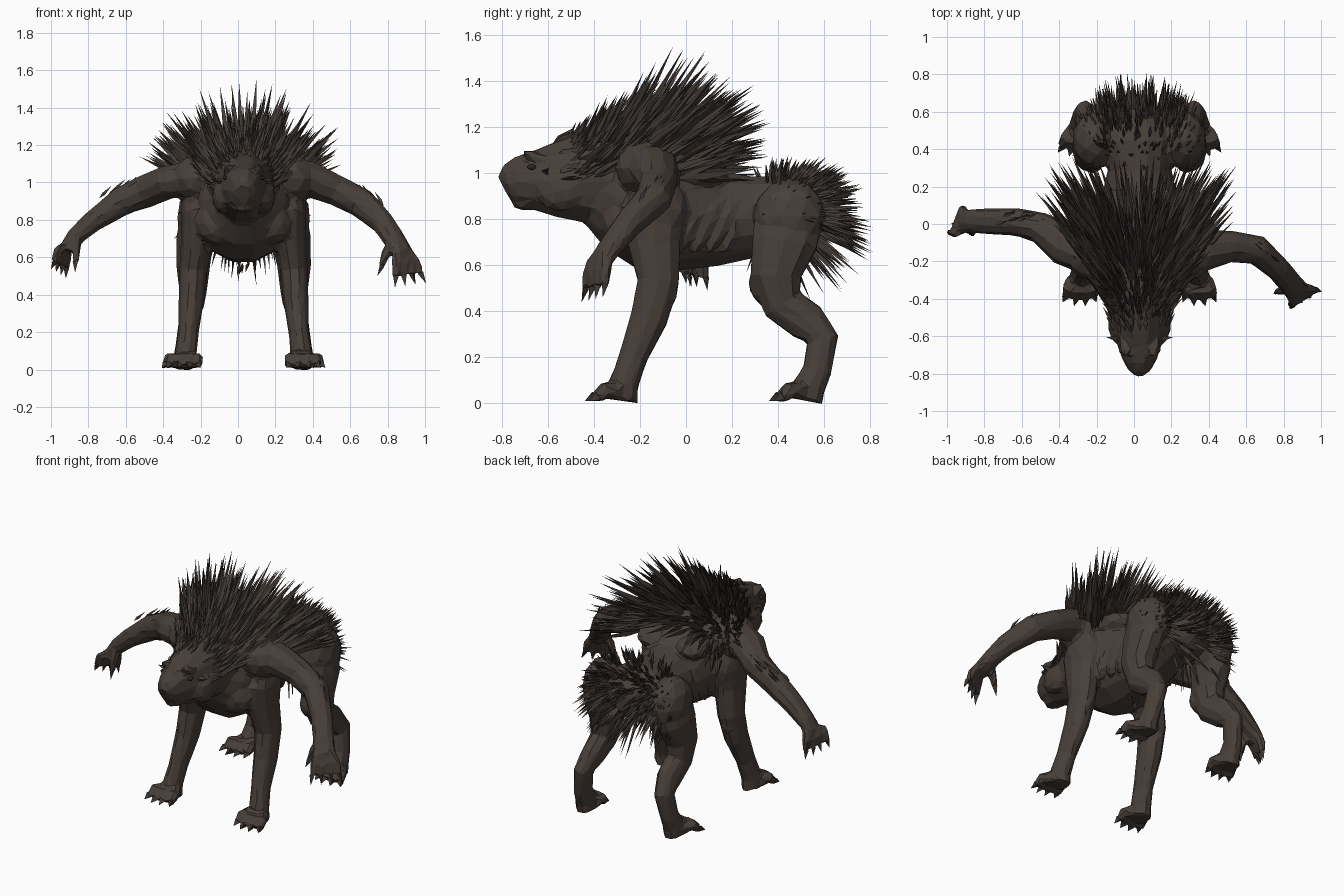
import bpy, bmesh, math, random
from mathutils import Vector, Matrix

random.seed(4)
if "Cube" in bpy.data.objects:
    bpy.data.objects.remove(bpy.data.objects["Cube"])


def material(name, color):
    mat = bpy.data.materials.new(name)
    mat.use_nodes = True
    mat.diffuse_color = (*color, 1)
    mat.node_tree.nodes["Principled BSDF"].inputs["Base Color"].default_value = (*color, 1)
    return mat


HIDE = material("brown hide", (.064, .049, .041))
QUILL = material("brown quill", (.056, .044, .037))
CLAW = material("dark claw", (.05, .04, .034))
EYE = material("dull eye", (.03, .023, .019))
X, Y, Z = Vector((1, 0, 0)), Vector((0, 1, 0)), Vector((0, 0, 1))
SPINE_X = .03  # the trunk sits a little left of the arms' midpoint


def finish(name, bm, mat):
    bmesh.ops.recalc_face_normals(bm, faces=bm.faces)
    mesh = bpy.data.meshes.new(name)
    bm.to_mesh(mesh)
    bm.free()
    mesh.materials.append(mat)
    obj = bpy.data.objects.new(name, mesh)
    obj.location.x = SPINE_X
    bpy.context.collection.objects.link(obj)
    return obj


def loft(bm, stations, ref, sides=10):
    """Closed tube through stations of x, y, z, side radius, ref radius."""
    pts = [Vector(s[:3]) for s in stations]
    rings = []
    for i, (p, s) in enumerate(zip(pts, stations)):
        along = (pts[min(i + 1, len(pts) - 1)] - pts[max(i - 1, 0)]).normalized()
        side = along.cross(ref).normalized()
        other = side.cross(along)
        ring = []
        for k in range(sides):
            a = math.tau * k / sides
            ring.append(bm.verts.new(p + side * s[3] * math.cos(a) + other * s[4] * math.sin(a)))
        rings.append(ring)
    for r, q in zip(rings, rings[1:]):
        for k in range(sides):
            n = (k + 1) % sides
            bm.faces.new((r[k], r[n], q[n], q[k]))
    bm.faces.new(rings[0])
    bm.faces.new(rings[-1])


def blob(bm, center, size, tilt=0):
    mat = Matrix.Translation(center) @ Matrix.Rotation(tilt, 4, "X") @ Matrix.Diagonal((*size, 1))
    bmesh.ops.create_icosphere(bm, subdivisions=2, radius=1, matrix=mat)


def quill(bm, root, direction, length, width):
    """Lance-shaped three-sided spike."""
    d = direction.normalized()
    u = d.cross(X if abs(d.x) < .8 else Z).normalized()
    v = d.cross(u)
    base, tip = bm.verts.new(root), bm.verts.new(root + d * length)
    spin = random.random() * math.tau
    ring = []
    for k in range(3):
        a = spin + math.tau * k / 3
        ring.append(bm.verts.new(root + d * length * .35 + (u * math.cos(a) + v * math.sin(a)) * width))
    for k in range(3):
        bm.faces.new((base, ring[k], ring[k - 1]))
        bm.faces.new((tip, ring[k - 1], ring[k]))


def jitter(amount):
    return Vector([random.uniform(-amount, amount) for _ in range(3)])


body, claws = bmesh.new(), bmesh.new()


def digit(base, tip, radius):
    """Knuckled toe or finger with a claw at its end."""
    base, tip = Vector(base), Vector(tip)
    mid = base.lerp(tip, .45) + Z * radius * .7
    end = base.lerp(tip, .75)
    ref = Z if abs((tip - base).normalized().z) < .8 else Y
    loft(body, [(*base, radius, radius), (*mid, radius, radius), (*end, radius * .7, radius * .7)], ref, 7)
    quill(claws, mid.lerp(end, .5), tip - end + (end - mid) * .3, (tip - mid).length * .8, radius * .65)


# Torso, neck and head
loft(body, [(0, -.42, .93, .12, .14), (0, -.3, .9, .23, .24), (0, -.15, .87, .28, .3),
            (0, 0, .83, .25, .27), (0, .15, .8, .2, .21), (0, .3, .81, .17, .18),
            (0, .45, .83, .2, .16), (0, .56, .82, .15, .14), (0, .62, .82, .06, .07)], Z, 14)
loft(body, [(0, -.28, .98, .2, .22), (0, -.45, .975, .17, .2), (0, -.57, .97, .14, .17),
            (0, -.66, .965, .115, .135), (0, -.73, .96, .09, .115), (0, -.775, .95, .065, .085),
            (0, -.795, .94, .035, .05)], Z, 10)

# Muscle masses, brows and cheeks
for s in (-1, 1):
    blob(body, (s * .25, -.16, 1.02), (.14, .15, .13))
    blob(body, (s * .13, -.27, .78), (.13, .1, .12))
    blob(body, (s * .24, .45, .81), (.12, .16, .17))
    blob(body, (s * .25, -.13, .84), (.09, .14, .16))
    blob(body, (s * .11, -.53, .93), (.06, .12, .1), .3)
    blob(body, (s * .075, -.63, 1.06), (.035, .09, .025), -.35)
    blob(body, (s * .14, .04, 1.0), (.12, .15, .07))
    blob(body, (s * .25, .34, .52), (.06, .07, .09))
    blob(body, (s * .28, -.1, .5), (.05, .06, .1), .2)
    for k in range(4):
        blob(body, (s * (.21 - k * .018), .02 + k * .065, .76), (.03, .025, .13), -.45)
blob(body, (0, -.65, .875), (.07, .11, .035), .15)

# Legs, paws and toes
FRONT = [(.25, -.14, .86, .085, .15), (.25, -.14, .7, .085, .12), (.27, -.12, .53, .075, .095),
         (.28, -.16, .37, .068, .085), (.295, -.23, .2, .055, .065), (.31, -.27, .08, .06, .065), (.31, -.28, .01, .065, .075)]
HIND = [(.22, .45, .86, .11, .15), (.26, .43, .7, .1, .15), (.27, .39, .55, .09, .115),
        (.27, .42, .43, .075, .095), (.275, .53, .35, .065, .09), (.29, .595, .28, .055, .07),
        (.31, .57, .14, .052, .065), (.315, .53, .06, .06, .075), (.315, .52, .01, .065, .08)]
for s in (-1, 1):
    for path, drift in ((FRONT, .01), (HIND, .03)):
        loft(body, [(s * x, y, z, a, b) for x, y, z, a, b in path], Y)
        fx, fy = path[-1][:2]
        for k in (-1.5, -.5, .5, 1.5):
            reach = .16 - abs(k) * .02
            digit((s * (fx + k * .033), fy - .02, .05),
                  (s * (fx + k * .058 + drift), fy - reach, .01), .036)

# Arms, hands and fingers
loft(body, [(-.25, -.15, 1.02, .13, .11), (-.41, -.11, 1.0, .11, .09), (-.53, -.02, .95, .085, .09),
            (-.65, .01, .9, .075, .08), (-.81, .015, .79, .07, .06), (-.9, .015, .71, .065, .05),
            (-.95, .01, .65, .065, .035)], Z)
loft(body, [(.2, -.15, 1.02, .13, .11), (.35, -.14, 1.02, .11, .1), (.49, -.12, .96, .085, .085),
            (.63, -.14, .89, .08, .08), (.74, -.24, .79, .065, .065), (.81, -.32, .69, .065, .05),
            (.85, -.37, .62, .065, .04)], Z)
for k in range(4):
    digit((-.94 - .01 * k, .06 - .035 * k, .66), (-.95 - .025 * k, .09 - .045 * k, .5 + .015 * k), .027)
    digit((.82 + .02 * k, -.4 + .02 * k, .63), (.81 + .053 * k, -.45 + .03 * k, .45 + .007 * k), .027)
digit((-.89, -.02, .7), (-.9, -.06, .53), .026)
digit((.79, -.34, .67), (.72, -.37, .51), .026)

# Fuse the flesh into one faceted skin
skin = finish("body", body, HIDE)
fuse = skin.modifiers.new("fuse", "REMESH")
fuse.mode, fuse.voxel_size = "VOXEL", .014
soft = skin.modifiers.new("soften", "SMOOTH")
soft.factor, soft.iterations = .5, 2
facet = skin.modifiers.new("facet", "DECIMATE")
facet.ratio = .05
finish("claws", claws, CLAW)

# Mane rising from the brow and sweeping low over the back
mane = bmesh.new()
for i in range(480):
    u, th = random.random(), random.uniform(-1.35, 1.35)
    width = .13 + .13 * min(1, u * 1.6)
    root = Vector((width * math.sin(th), -.52 + .53 * u, .93 + (.2 - .05 * u * u) * math.cos(th)))
    rise = math.radians(62 - 56 * u ** 3) * (.45 + .55 * math.cos(th)) + random.uniform(-.12, .12)
    length = (.1 + .4 * min(1, u * 2) - .5 * max(0, u - .75)) * random.uniform(.7, 1.05)
    aim = Vector((math.sin(th) * .72, math.cos(rise), math.sin(rise))) + jitter(.1)
    quill(mane, root, aim, length, .008 + .025 * length)
finish("mane_quills", mane, QUILL)

# Quills bursting from the rump
rump = bmesh.new()
for i in range(420):
    n = Vector((random.uniform(-.9, .9), random.uniform(-.4, 1.1), random.uniform(-.6, .95))).normalized()
    root = Vector((n.x * .28, .44 + n.y * .15, .84 + n.z * .14))
    length = (.1 + .08 * max(n.y, 0) + .16 * max(-n.z, 0)) * random.uniform(.75, 1.15)
    quill(rump, root, Vector((n.x * .35, n.y + .45, n.z - .08)) + jitter(.1), length, .011)
finish("rump_quills", rump, QUILL)

# Short bristles on the forearms, head, legs and belly
tufts = bmesh.new()
for i in range(16):
    t = i / 15
    quill(tufts, Vector((-.75 + .16 * t, .02, .89 + .08 * t)) + jitter(.03), Vector((.6, .2, .6)), .1, .01)
    quill(tufts, Vector((.73 - .1 * t, -.2 + .07 * t, .86 + .06 * t)) + jitter(.03), Vector((-.5, .4, .8)), .1, .01)
for i in range(6):
    quill(tufts, Vector((0, .02, .58)) + jitter(.03), Vector((0, -.1, -1)) + jitter(.3), .06, .01)
for i in range(60):
    th, y = random.uniform(-1.6, 1.6), random.uniform(-.62, -.4)
    root = Vector(((.2 + .13 * y) * math.sin(th), y, .96 + (.19 + .05 * (y + .4)) * math.cos(th)))
    quill(tufts, root, Vector((math.sin(th) * .35, .8, .2 + .2 * math.cos(th))) + jitter(.15), .12, .014)
for s in (-1, 1):
    for i in range(5):
        quill(tufts, Vector((s * .28, -.09, .38 + .03 * i)), Vector((s * .2, .5, .8)), .07, .011)
    quill(tufts, Vector((s * .09, -.61, 1.0)), Vector((s, .05, .2)), .09, .02)
finish("bristles", tufts, QUILL)

# Eyes under the brows
eyes = bmesh.new()
for s in (-1, 1):
    blob(eyes, (s * .098, -.67, 1.025), (.014, .02, .012))
finish("eyes", eyes, EYE)
